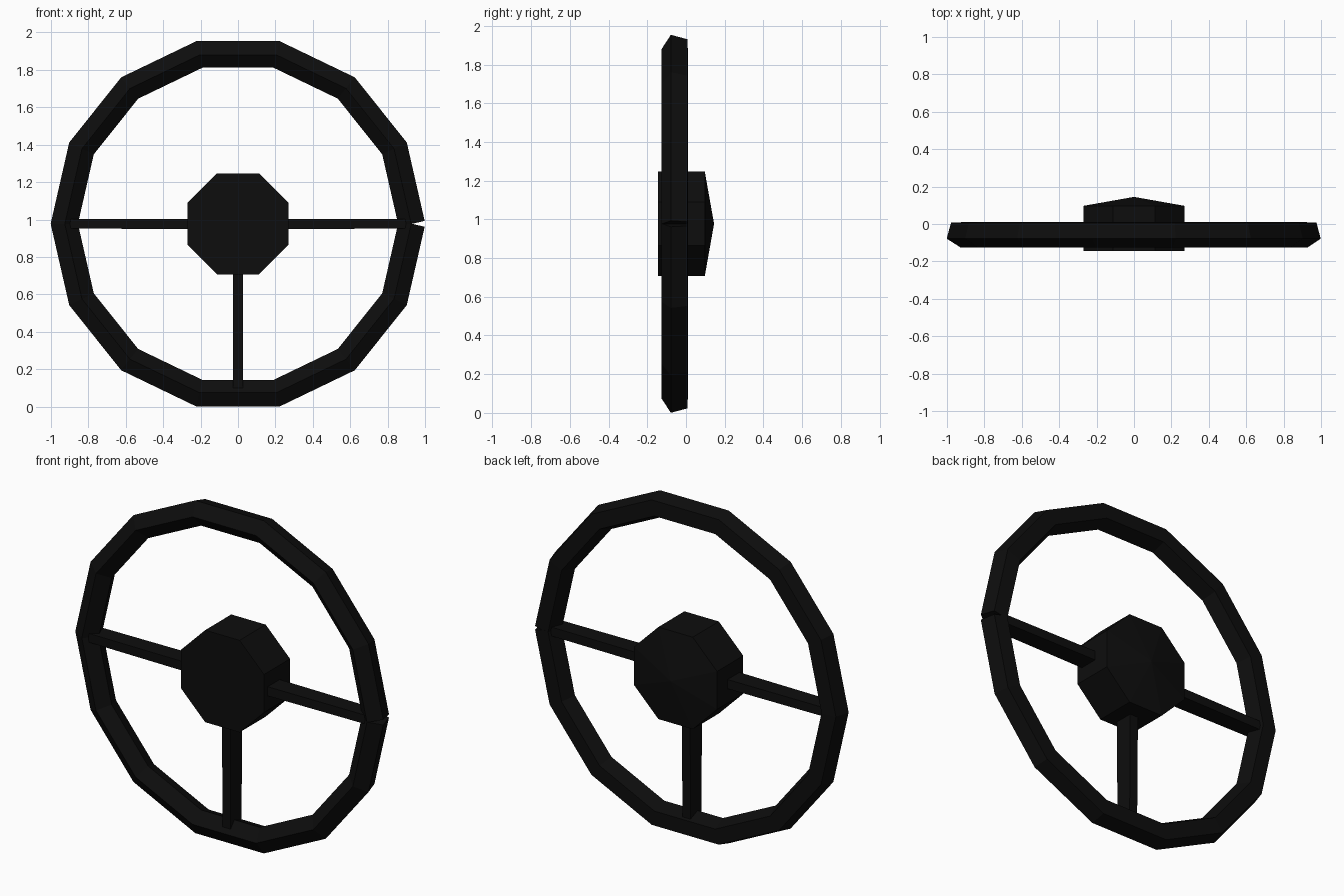
import bpy
import bmesh
import math
from mathutils import Vector

cube = bpy.data.objects.get("Cube")
if cube:
    bpy.data.objects.remove(cube, do_unlink=True)

CENTER_Z = 0.977
CENTER = Vector((0, 0, CENTER_Z))

black = bpy.data.materials.new("soft_black")
black.use_nodes = True
COLOR = (0.004, 0.004, 0.004, 1)
black.diffuse_color = COLOR
black.node_tree.nodes["Principled BSDF"].inputs["Base Color"].default_value = COLOR


def finish(bm, name):
    bmesh.ops.recalc_face_normals(bm, faces=bm.faces)
    mesh = bpy.data.meshes.new(name)
    bm.to_mesh(mesh)
    bm.free()
    mesh.materials.append(black)
    obj = bpy.data.objects.new(name, mesh)
    bpy.context.collection.objects.link(obj)
    return obj


def loft(bm, rings):
    """Skin a row of equal rings and cap both ends."""
    rings = [[bm.verts.new(p) for p in ring] for ring in rings]
    n = len(rings[0])
    for a, b in zip(rings, rings[1:]):
        for i in range(n):
            j = (i + 1) % n
            bm.faces.new((a[i], a[j], b[j], b[i]))
    bm.faces.new(rings[0])
    bm.faces.new(rings[-1])


# Rim: five-sided tube swept around fourteen segments, with an open seam at +x
SEGMENTS = 14
PATH_RADIUS = 0.93
TUBE_RADIUS = 0.0748
RIM_Y = -0.0515
half_step = math.pi / SEGMENTS
rings = []
for k in range(SEGMENTS + 1):
    angle = 2 * half_step * k
    spoke = Vector((math.cos(angle), 0, math.sin(angle)))
    # Ends are cut square to their segment, the other corners are mitred
    tilt, stretch = angle, 1 / math.cos(half_step)
    if k == 0:
        tilt, stretch = half_step, 1
    elif k == SEGMENTS:
        tilt, stretch = -half_step, 1
    out = Vector((math.cos(tilt), 0, math.sin(tilt))) * stretch
    ring = []
    for s in range(5):
        a = math.radians(-93 + 72 * s)
        ring.append(CENTER + spoke * PATH_RADIUS + out * (TUBE_RADIUS * math.cos(a))
                    + Vector((0, RIM_Y + TUBE_RADIUS * math.sin(a), 0)))
    rings.append(ring)
bm = bmesh.new()
loft(bm, rings)
finish(bm, "rim")

# Hub: octagonal block with a flat front and a shallow pointed back
bm = bmesh.new()
hub_radius = 0.27 / math.cos(math.pi / 8)


def octagon(y):
    return [CENTER + Vector((hub_radius * math.cos(a), y, hub_radius * math.sin(a)))
            for a in (math.pi / 8 + i * math.pi / 4 for i in range(8))]


loft(bm, [octagon(-0.145), octagon(0.097)])
bm.faces.ensure_lookup_table()
bmesh.ops.poke(bm, faces=[bm.faces[-1]], offset=0)
tip = max(bm.verts, key=lambda v: v.co.y - (v.co - CENTER).length)
tip.co.y = 0.145
finish(bm, "hub")

# Spokes: slim bars, deeper than wide, running from the hub into the rim
for name, angle in (("left_spoke", 0), ("right_spoke", math.pi), ("lower_spoke", -math.pi / 2)):
    along = Vector((math.cos(angle), 0, math.sin(angle)))
    side = Vector((-along.z, 0, along.x))
    rings = []
    for dist, width, depth in ((0.2, 0.027, 0.056), (0.9, 0.026, 0.05)):
        rings.append([CENTER + along * dist + side * (width * u) + Vector((0, -0.055 + depth * v, 0))
                      for u, v in ((-1, -1), (1, -1), (1, 1), (-1, 1))])
    bm = bmesh.new()
    loft(bm, rings)
    finish(bm, name)
